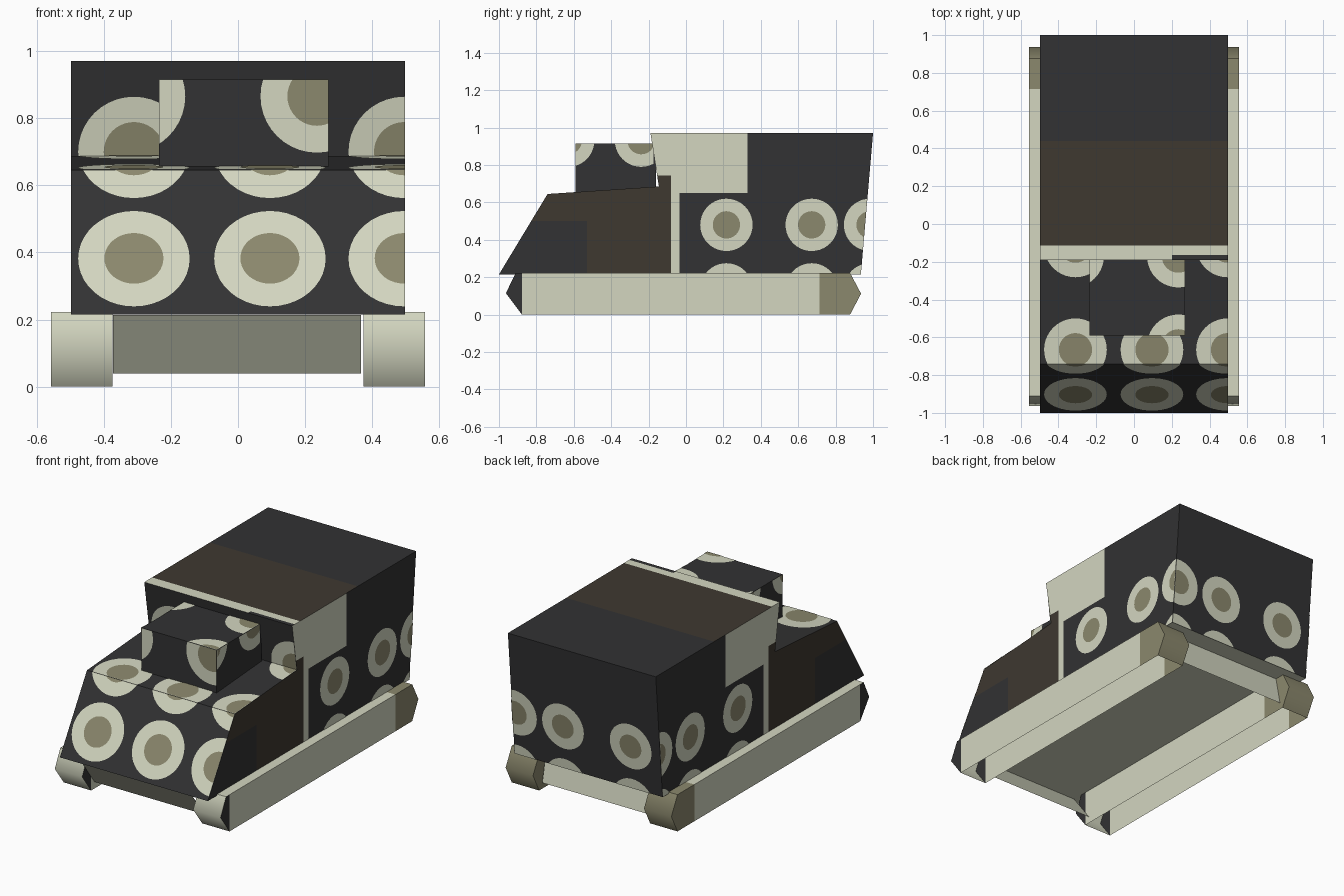
import bpy, bmesh, math
from mathutils import Vector

if "Cube" in bpy.data.objects:
    bpy.data.objects.remove(bpy.data.objects["Cube"])


def material(name, rgb):
    m = bpy.data.materials.new(name)
    lin = [((c / 255 + 0.055) / 1.055) ** 2.4 for c in rgb]
    m.diffuse_color = (*lin, 1)
    m.use_nodes = True
    m.node_tree.nodes["Principled BSDF"].inputs["Base Color"].default_value = m.diffuse_color
    return m


MATS = [material("charcoal", (50, 50, 51)), material("pale_sage", (211, 214, 192)),
        material("dark_brown", (62, 56, 48)), material("khaki", (139, 136, 109))]
DARK, PALE, BROWN, KHAKI = range(4)


def finish(name, bm):
    me = bpy.data.meshes.new(name)
    bm.to_mesh(me)
    bm.free()
    for m in MATS:
        me.materials.append(m)
    ob = bpy.data.objects.new(name, me)
    bpy.context.collection.objects.link(ob)
    return ob


def prism(name, polys, x0, x1, rule, cuts=((), (), ()), smooth_ends=False):
    """Extrude adjoining convex (y, z) profiles along x, slice them, colour faces by rule.
    Faces for which the rule gives None are left open."""
    bm = bmesh.new()
    pts = {p for poly in polys for p in poly}
    v = {(x, p): bm.verts.new((x, *p)) for x in (x0, x1) for p in pts}
    edges = [(a, b) for poly in polys for a, b in zip(poly, poly[1:] + poly[:1])]
    for poly in polys:
        for x in (x0, x1):
            bm.faces.new([v[x, p] for p in poly])
    for a, b in edges:
        if (b, a) not in edges:
            bm.faces.new([v[x0, a], v[x0, b], v[x1, b], v[x1, a]])
    for values, axis in zip(cuts, ((1, 0, 0), (0, 1, 0), (0, 0, 1))):
        for c in values:
            bmesh.ops.bisect_plane(bm, geom=bm.verts[:] + bm.edges[:] + bm.faces[:],
                                   dist=1e-5, plane_co=Vector(axis) * c, plane_no=axis)
    bmesh.ops.recalc_face_normals(bm, faces=bm.faces[:])
    bm.normal_update()
    opened = []
    for f in bm.faces:
        mat = rule(f.calc_center_median(), f.normal)
        if mat is None:
            opened.append(f)
            continue
        f.material_index = mat
        f.smooth = smooth_ends and abs(f.normal.y) > 0.5
    bmesh.ops.delete(bm, geom=opened, context='FACES')
    return finish(name, bm)


def clip(poly, region):
    """Clip a 2D polygon by a convex counter-clockwise region."""
    for a, b in zip(region, region[1:] + region[:1]):
        def side(p):
            return (b[0] - a[0]) * (p[1] - a[1]) - (b[1] - a[1]) * (p[0] - a[0])
        out = []
        for p, q in zip(poly, poly[1:] + poly[:1]):
            sp, sq = side(p), side(q)
            if sp >= 0:
                out.append(p)
            if sp * sq < 0:
                t = sp / (sp - sq)
                out.append((p[0] + t * (q[0] - p[0]), p[1] + t * (q[1] - p[1])))
        poly = out
        if len(poly) < 3:
            return []
    return poly


def spots(name, o, U, V, region, centres, r, r_in, flip=False):
    """Painted ring spots lying on a flat face, clipped to its outline."""
    o, U, V = Vector(o), Vector(U).normalized(), Vector(V).normalized()
    N = U.cross(V)
    bm = bmesh.new()
    for cu, cv in centres:
        for rad, lift, mat in ((r, 0.002, PALE), (r_in, 0.004, KHAKI)):
            circle = [(cu + rad * math.cos(i * math.tau / 40),
                       cv + rad * math.sin(i * math.tau / 40)) for i in range(40)]
            poly = clip(circle, region)
            if not poly:
                continue
            co = [o + U * a + V * b + N * lift for a, b in poly]
            if flip:
                co = [Vector((-p.x, p.y, p.z)) for p in reversed(co)]
            bm.faces.new([bm.verts.new(p) for p in co]).material_index = mat
    finish(name, bm)


def rect(u0, u1, v0, v1):
    return [(u0, v0), (u1, v0), (u1, v1), (u0, v1)]


# Main body: sloped bonnet and tall cabin
W = 0.497


def body_rule(c, n):
    if abs(n.x) > 0.9:
        if c.y < -0.08:
            if c.z > 0.743:
                return PALE
            return DARK if c.y < -0.53 and c.z < 0.5 else BROWN
        if c.y < -0.035 or (c.z > 0.65 and c.y < 0.33):
            return PALE
    elif n.z < -0.9:
        return PALE
    elif n.z > 0.9 and c.z > 0.9:
        if c.y < -0.165:
            return DARK if c.x > 0.2 else PALE
        return PALE if c.y < -0.115 else BROWN if c.y < 0.44 else DARK
    return DARK


hood_side = [(-1.0, 0.215), (-0.145, 0.215), (-0.145, 0.685), (-0.74, 0.645)]
cabin_side = [(-0.145, 0.215), (0.935, 0.215), (1.0, 0.97), (-0.19, 0.97), (-0.145, 0.685)]
prism("body", [hood_side, cabin_side], -W, W, body_rule,
      ((0.2,), (-0.53, -0.165, -0.115, -0.08, -0.035, 0.33, 0.44), (0.5, 0.65, 0.743)))

# Sloped end plates under the body, open between them
prism("chassis_end_plates", [[(-0.975, 0.214), (-0.845, 0.04), (0.855, 0.04), (0.82, 0.214)]],
      -0.372, 0.367, lambda c, n: PALE if abs(n.y) > 0.5 else None)


# Tracks: hollow covers, open underneath
def track_rule(c, n):
    if n.z < -0.9:
        return None
    if abs(n.x) > 0.9 and c.y < -0.877:
        return DARK
    return KHAKI if c.y > 0.715 else PALE


track_side = [(-0.963, 0.115), (-0.877, 0.0), (0.877, 0.0),
              (0.936, 0.112), (0.877, 0.223), (-0.91, 0.223)]
for side, s in (("left", -1), ("right", 1)):
    prism(side + "_track", [track_side], s * 0.373, s * 0.557, track_rule,
          ((), (-0.877, 0.715), ()), smooth_ends=True)

# Box on the bonnet
prism("bonnet_box", [[(-0.59, 0.655), (-0.16, 0.655), (-0.16, 0.915), (-0.59, 0.915)]],
      -0.235, 0.27, lambda c, n: None if n.z < -0.9 or n.y > 0.9 else DARK)

# Spots on the front, bonnet, cabin front and back
xs = (-0.31, 0.095, 0.495)
spots("front_spots", (0, -1, 0.215), (1, 0, 0), (0, 0.26, 0.43), rect(-W, W, 0, 0.5025),
      [(x, v) for x in xs for v in (0.193, 0.57)], 0.166, 0.088)
spots("bonnet_spots", (0, -0.74, 0.645), (1, 0, 0), (0, 0.595, 0.04), rect(-W, W, 0, 0.594),
      [(x, v) for x in xs for v in (0.075, 0.625)], 0.166, 0.088)
spots("cabin_front_spots", (0, -0.145, 0.685), (1, 0, 0), (0, -0.045, 0.285),
      rect(-W, W, 0.003, 0.285), [(x, 0.015) for x in xs], 0.166, 0.09)
spots("back_spots", (0, 0.935, 0.215), (-1, 0, 0), (0, 0.065, 0.755), rect(-W, W, 0, 0.755),
      [(u, v) for u in (-0.471, -0.155, 0.3) for v in (0.265, -0.08)], 0.14, 0.073)

# Spots on both sides of the cabin
for side, flip in (("right", False), ("left", True)):
    spots(side + "_side_spots", (W, 0, 0), (0, 1, 0), (0, 0, 1),
          [(-0.03, 0.215), (0.935, 0.215), (0.972, 0.65), (-0.03, 0.65)],
          [(y, z) for y in (0.216, 0.672, 0.984) for z in (0.48, 0.135)], 0.14, 0.073, flip)

# Spots on the bonnet box
spots("box_front_spots", (0, -0.59, 0), (1, 0, 0), (0, 0, 1), rect(-0.235, 0.27, 0.66, 0.915),
      [(-0.325, 0.865), (0.235, 0.865)], 0.168, 0.088)
spots("box_top_spots", (0, 0, 0.915), (1, 0, 0), (0, 1, 0), rect(-0.235, 0.27, -0.59, -0.18),
      [(-0.325, -0.17), (0.235, -0.17), (0.235, -0.645)], 0.166, 0.088)
for side, x, flip in (("right", 0.27, False), ("left", 0.235, True)):
    spots(side + "_box_spots", (x, 0, 0), (0, 1, 0), (0, 0, 1), rect(-0.59, -0.175, 0.68, 0.915),
          [(-0.24, 0.93), (-0.63, 0.93)], 0.14, 0.073, flip)
